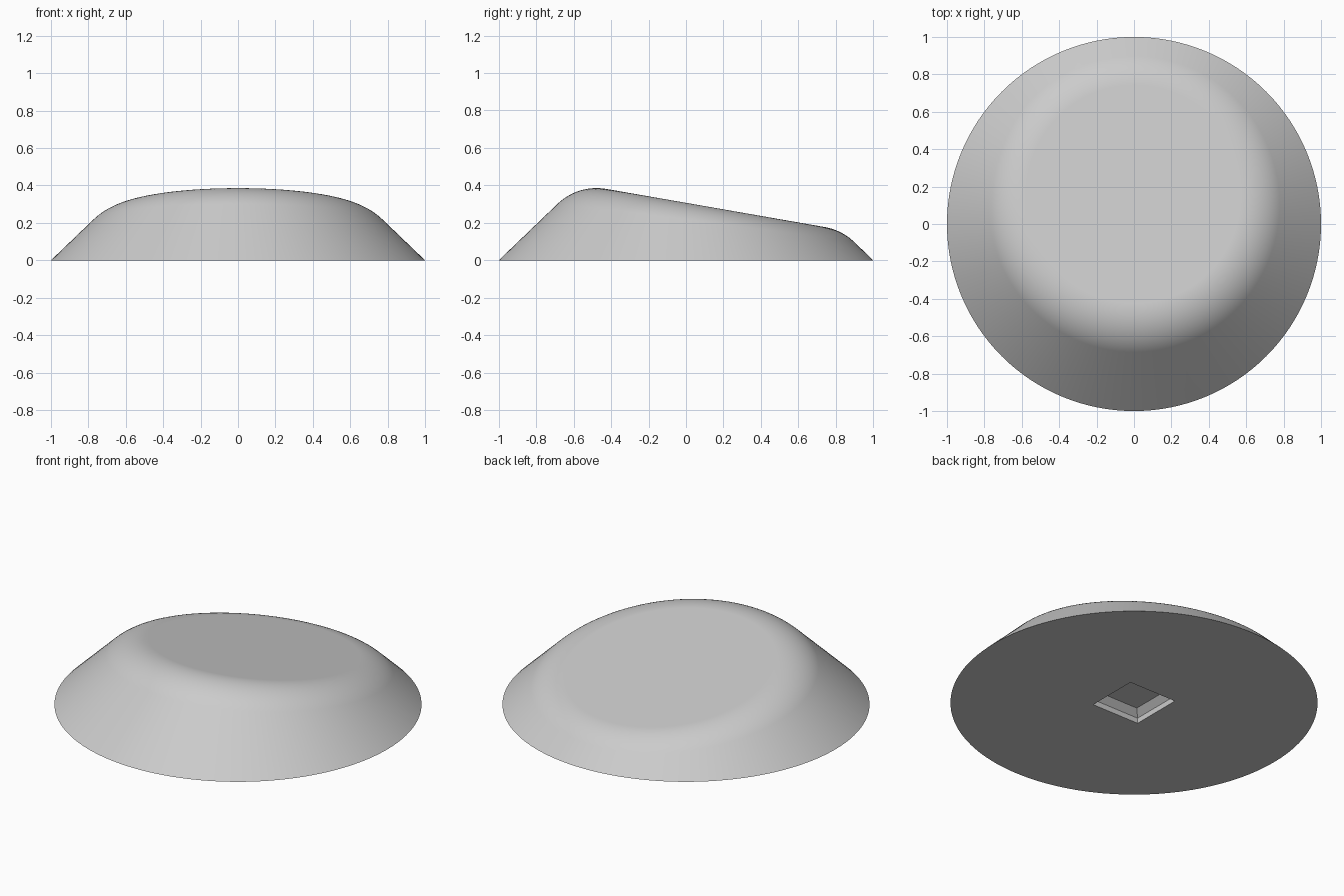
import bpy, bmesh
from math import sin, cos, tau, sqrt
from mathutils import Vector

cube = bpy.data.objects.get("Cube")
if cube:
    bpy.data.objects.remove(cube, do_unlink=True)

SEGMENTS, ARC_STEPS = 128, 14
CONE = 0.96        # rise of the conical side
TILT = 0.1745      # fall of the top face towards the back
HEIGHT = 0.307     # top face height on the centre line
FILLET = 0.30      # radius of the rounded top edge

grey = bpy.data.materials.new("light_grey")
grey.use_nodes = True
grey.diffuse_color = (0.6, 0.6, 0.6, 1)
grey.node_tree.nodes["Principled BSDF"].inputs["Base Color"].default_value = (0.6, 0.6, 0.6, 1)

bm = bmesh.new()


def add_ring(points):
    return [bm.verts.new(p) for p in points]


def bridge(lower, upper):
    n = len(lower)
    for i in range(n):
        j = (i + 1) % n
        bm.faces.new((lower[i], lower[j], upper[j], upper[i]))


def closed_edges(ring):
    return [bm.edges.get((ring[i - 1], ring[i])) for i in range(len(ring))]


def square(half, z):
    return [(x * half, y * half, z) for x, y in ((-1, -1), (1, -1), (1, 1), (-1, 1))]


# Conical side with a rolling-ball fillet into the tilted top
top_normal = Vector((0, TILT, 1)).normalized()
cone_drop = FILLET * sqrt(1 + CONE ** 2)
top_drop = FILLET * sqrt(1 + TILT ** 2)
angles = [tau * i / SEGMENTS for i in range(SEGMENTS)]


def fillet_point(a, t):
    r = (CONE - cone_drop - HEIGHT + top_drop) / (CONE - TILT * sin(a))
    centre = Vector((r * cos(a), r * sin(a), CONE * (1 - r) - cone_drop))
    side_normal = Vector((CONE * cos(a), CONE * sin(a), 1)).normalized()
    return centre + FILLET * side_normal.slerp(top_normal, t)


base = add_ring([(cos(a), sin(a), 0) for a in angles])
previous = base
for step in range(ARC_STEPS + 1):
    ring = add_ring([fillet_point(a, step / ARC_STEPS) for a in angles])
    bridge(previous, ring)
    previous = ring
bm.faces.new(previous)

# Square recess underneath: straight walls, then a bevelled roof
mouth = add_ring(square(0.158, 0))
wall_top = add_ring(square(0.158, 0.032))
roof = add_ring(square(0.123, 0.067))
bridge(mouth, wall_top)
bridge(wall_top, roof)
bm.faces.new(roof)

# Flat underside around the recess
bmesh.ops.triangle_fill(bm, use_beauty=True, normal=(0, 0, -1),
                        edges=closed_edges(base) + closed_edges(mouth))
bmesh.ops.recalc_face_normals(bm, faces=bm.faces[:])

mesh = bpy.data.meshes.new("slanted_body")
bm.to_mesh(mesh)
bm.free()
mesh.materials.append(grey)
body = bpy.data.objects.new("slanted_body", mesh)
bpy.context.collection.objects.link(body)

# Smooth side and fillet, crisp rim and recess
bpy.ops.object.select_all(action="DESELECT")
body.select_set(True)
bpy.context.view_layer.objects.active = body
bpy.ops.object.shade_smooth_by_angle(angle=0.5)
weighted = body.modifiers.new("weighted_normals", "WEIGHTED_NORMAL")
weighted.keep_sharp = True
